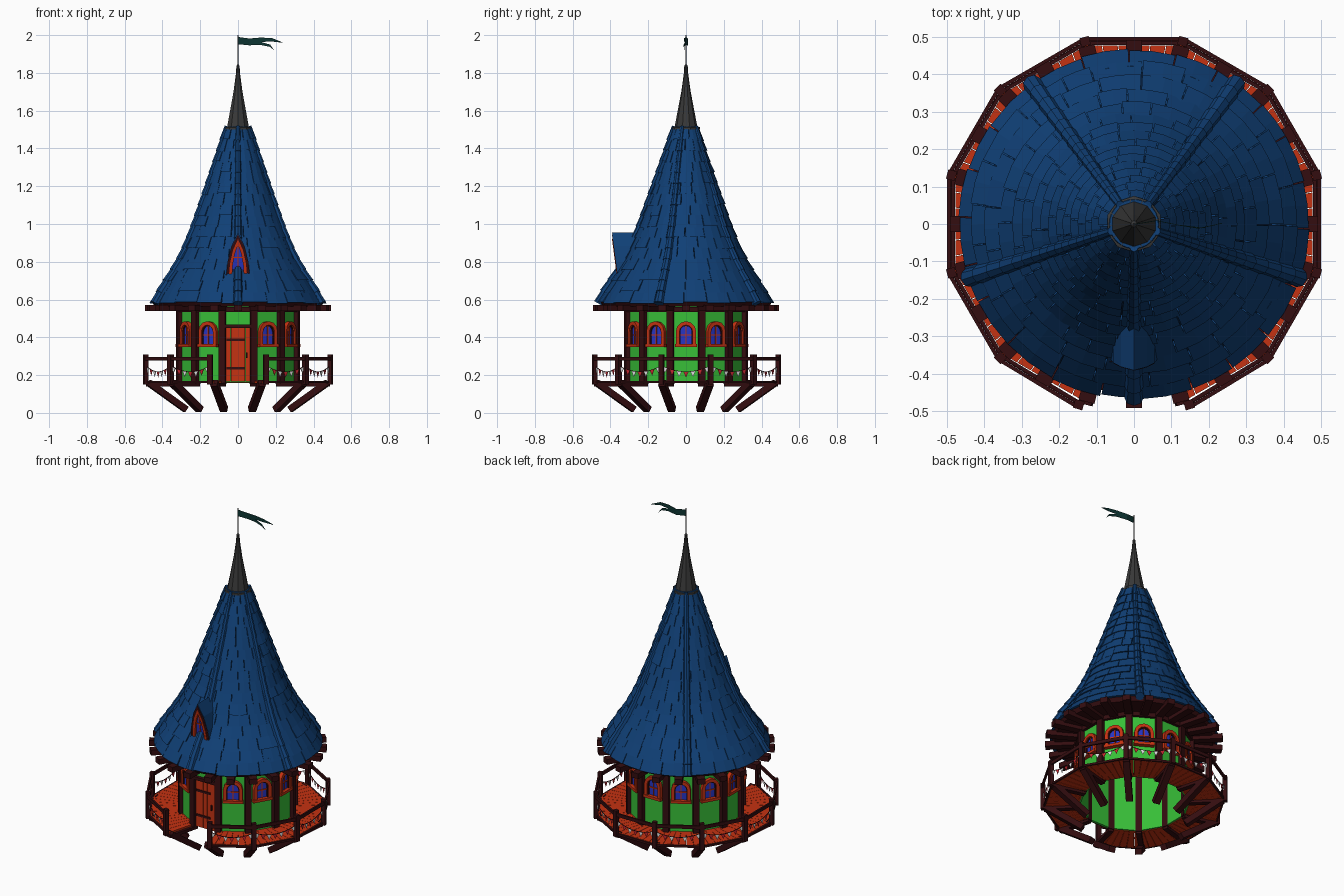
import bpy, bmesh, math, random
from mathutils import Vector, Matrix

random.seed(4)
cube = bpy.data.objects.get("Cube")
if cube:
    bpy.data.objects.remove(cube)


def material(name, r, g, b):
    m = bpy.data.materials.new(name)
    m.use_nodes = True
    m.diffuse_color = (r, g, b, 1)
    m.node_tree.nodes["Principled BSDF"].inputs["Base Color"].default_value = (r, g, b, 1)
    return m


SLATE = material("slate blue", .005, .05, .18)
NAVY = material("deep navy", .002, .014, .05)
GREEN = material("wall green", .04, .53, .04)
WOOD = material("dark wood", .034, .004, .005)
ORANGE = material("orange wood", .56, .032, .006)
GLASS = material("glass blue", .02, .035, .55)
IRON = material("iron grey", .04, .04, .04)
TEAL = material("flag teal", .004, .035, .032)
WHITE = material("bunting white", .75, .75, .75)
RED = material("bunting red", .55, .02, .03)
UP = Vector((0, 0, 1))


def out(a):
    """Outward direction; angle zero faces the front."""
    return Vector((math.sin(a), -math.cos(a), 0))


def at(a, r, z):
    return out(a) * r + UP * z


class Part:
    def __init__(self, name, *mats):
        self.name, self.mats, self.bm = name, mats, bmesh.new()

    def solid(self, ring0, ring1, mat=None):
        """Closed solid between two matching loops."""
        a = [self.bm.verts.new(p) for p in ring0]
        b = [self.bm.verts.new(p) for p in ring1]
        faces = [self.bm.faces.new(a[::-1]), self.bm.faces.new(b)]
        for i in range(len(a)):
            j = (i + 1) % len(a)
            faces.append(self.bm.faces.new((a[i], a[j], b[j], b[i])))
        for f in faces:
            f.material_index = self.mats.index(mat) if mat else 0

    def prism(self, pts, d0, d1, a=0, mat=None, lean=0):
        """Outline (across, height) extruded outward from d0 to d1 at angle a."""
        u = Vector((math.cos(a), math.sin(a), 0))
        rings = [[u * x + out(a) * (d + lean * (z - .73)) + UP * z for x, z in pts]
                 for d in (d0, d1)]
        self.solid(*rings, mat)

    def box(self, x0, x1, z0, z1, d0, d1, a=0, mat=None, lean=0):
        self.prism([(x0, z0), (x1, z0), (x1, z1), (x0, z1)], d0, d1, a, mat, lean)

    def band(self, outer, inner, d0, d1, a=0, mat=None, lean=0):
        """Frame made of blocks between two matching outlines."""
        for i in range(len(outer) - 1):
            self.prism([outer[i], outer[i + 1], inner[i + 1], inner[i]], d0, d1, a, mat, lean)

    def beam(self, p, q, w, h, mat=None):
        d = (q - p).normalized()
        s = UP.cross(d).normalized()
        t = d.cross(s)
        ends = [[c + s * (i * w / 2) + t * (j * h / 2)
                 for i, j in ((-1, -1), (1, -1), (1, 1), (-1, 1))] for c in (p, q)]
        self.solid(*ends, mat)

    def lathe(self, profile, n, phase=0):
        rings = [[self.bm.verts.new(at(phase + math.tau * i / n, r, z)) for i in range(n)]
                 for r, z in profile]
        for a, b in zip(rings, rings[1:]):
            for i in range(n):
                j = (i + 1) % n
                self.bm.faces.new((a[i], a[j], b[j], b[i]))

    def finish(self, recalc=True):
        if recalc:
            bmesh.ops.recalc_face_normals(self.bm, faces=self.bm.faces)
        me = bpy.data.meshes.new(self.name)
        self.bm.to_mesh(me)
        self.bm.free()
        for m in self.mats:
            me.materials.append(m)
        ob = bpy.data.objects.new(self.name, me)
        bpy.context.collection.objects.link(ob)
        return ob


def arch(w, z0, z1, n=6):
    s = z1 - w
    curve = [(-w * math.cos(math.pi * i / n), s + w * math.sin(math.pi * i / n)) for i in range(n + 1)]
    return [(-w, z0)] + curve + [(w, z0)]


def pointed(w, z0, z1):
    h = z1 - z0
    half = [(w, 0), (.87 * w, .35 * h), (.55 * w, .7 * h), (0, h)]
    return [(-x, z0 + z) for x, z in half] + [(x, z0 + z) for x, z in half[-2::-1]]


STEP = math.radians(30)
FACES = [k * STEP for k in range(12)]
CORNERS = [(k + .5) * STEP for k in range(12)]
APO = .305

# Walls, corner posts and top plate
wall = Part("wall", GREEN)
wall.lathe([(.316, .16), (.316, .58), (.3, .58), (.3, .16), (.316, .16)], 12, STEP / 2)
wall.finish()
posts = Part("wall_posts", WOOD)
for a in CORNERS:
    posts.box(-.018, .018, .155, .56, .295, .334, a)
for a in FACES:
    posts.box(-.08, .08, .535, .56, .3, .322, a)
posts.finish()

# Arched wall windows
windows = Part("wall_windows", ORANGE, GLASS, WOOD)
for a in FACES[1:]:
    windows.band(arch(.054, .365, .485), arch(.035, .365, .465), APO - .01, APO + .022, a)
    windows.band(arch(.035, .365, .465), arch(.03, .365, .46), APO - .01, APO + .014, a, WOOD)
    windows.prism(arch(.032, .362, .462), APO - .01, APO + .006, a, GLASS)
    windows.box(-.003, .003, .362, .46, APO, APO + .011, a)
    windows.box(-.03, .03, .41, .416, APO, APO + .011, a)
    windows.box(-.058, .058, .35, .366, APO - .01, APO + .027, a)
windows.finish()

# Plank door with hinges
door = Part("door", ORANGE, WOOD)
for i in range(5):
    x = -.065 + i * .026
    door.box(x + .001, x + .025, .165, .45, APO - .01, APO + .01)
for z in (.23, .38):
    door.box(-.06, .035, z, z + .013, APO, APO + .015, 0, WOOD)
door.box(.042, .05, .29, .32, APO, APO + .022, 0, WOOD)
door.box(-.075, .075, .45, .468, APO - .01, APO + .02, 0, WOOD)
door.finish()

# Deck planks, open in front of the door
deck = Part("deck", ORANGE)
for a in FACES[1:]:
    for i in range(6):
        t0, t1 = i / 3 - 1 + .008, (i + 1) / 3 - 1 - .008
        ends = [[Vector((math.cos(a), math.sin(a), 0)) * (t * r * math.tan(STEP / 2)) + out(a) * r + UP * z
                 for t, r in ((t0, .3), (t1, .3), (t1, .477), (t0, .477))] for z in (.157, .17)]
        deck.solid(*ends)
deck.finish()

# Braces and joists below the deck
braces = Part("deck_braces", WOOD)
for a in CORNERS:
    braces.beam(at(a, .285, .018), at(a, .49, .16), .038, .034)
    braces.beam(at(a, .3, .15), at(a, .5, .15), .03, .018)
braces.finish()

# Railing and bunting
rail_angles = [math.radians(17)] + CORNERS[1:11] + [math.radians(343)]
railing = Part("railing", WOOD)
for a in rail_angles:
    railing.box(-.013, .013, .15, .31, .493, .517, a)
for a, b in zip(rail_angles, rail_angles[1:]):
    railing.beam(at(a, .512, .287), at(b, .512, .287), .01, .02)
    railing.beam(at(a, .5, .163), at(b, .5, .163), .01, .012)
railing.finish()
bunting = Part("bunting", WHITE, RED, WOOD)
for a, b in zip(rail_angles, rail_angles[1:]):
    p, q = at(a, .505, .25), at(b, .505, .25)
    n = 7
    line = [p.lerp(q, i / n) - UP * (.13 * (i / n) * (1 - i / n)) for i in range(n + 1)]
    side = out((a + b) / 2) * .001
    for i in range(n):
        s, e = line[i], line[i + 1]
        bunting.beam(s, e, .003, .003, WOOD)
        tri = [s.lerp(e, .12), s.lerp(e, .88), s.lerp(e, .5) - UP * .03]
        bunting.solid([v - side for v in tri], [v + side for v in tri], (WHITE, RED)[i % 2])
bunting.finish()

# Eave rafters and soffit
eaves = Part("eave_rafters", WOOD)
for k in range(24):
    a = k * STEP / 2
    eaves.box(-.022, .022, .54, .572, .29, .492, a)
eaves.lathe([(.29, .562), (.44, .562), (.455, .587), (.29, .587), (.29, .562)], 24)
eaves.finish()

# Roof shingles laid in rows
PROFILE = [(.58, .46), (.64, .43), (.7, .39), (.8, .325), (.9, .277), (1.0, .237),
           (1.2, .168), (1.4, .1), (1.54, .056)]


def roof_r(z):
    for (z0, r0), (z1, r1) in zip(PROFILE, PROFILE[1:]):
        if z <= z1:
            return r0 + (r1 - r0) * (z - z0) / (z1 - z0)
    return PROFILE[-1][1]


core = Part("roof_core", NAVY)
core.lathe([(r * .96 - .008, z) for z, r in PROFILE], 24)
core.finish()
ROWS = 16
height = (1.505 - .585) / ROWS
shingles = Part("roof_shingles", SLATE)
ridges = Part("roof_ridges", SLATE)
for row in range(ROWS):
    z0 = .585 + row * height
    z1 = z0 + height + .012
    n = round(22 - row * .6)
    shift = random.random()
    cuts = [(i + shift + random.uniform(-.2, .2)) * math.tau / n for i in range(n)]
    cuts.append(cuts[0] + math.tau)
    for a, b in zip(cuts, cuts[1:]):
        low = z0 + random.uniform(-.007, .004)
        lift = random.uniform(.006, .012)
        gap = .0015 / roof_r(z0)
        angles = [a + gap, (a + b) / 2, b - gap]
        rings = []
        for r, z in ((roof_r(z0) + lift, low), (roof_r(z1) + .002, z1)):
            rings.append([at(t, r, z) for t in angles] + [at(t, r - .016, z) for t in angles[::-1]])
        shingles.solid(*rings)
    # Rounded ridge caps on five hips
    for k in range(5):
        if k == 0 and .72 < z0 < .9:
            continue
        a = k * math.tau / 5
        p, q = at(a, roof_r(z0) + .006, z0 - .006), at(a, roof_r(z1), z1)
        d = q - p
        size = .026 - .0008 * row
        turn = d.to_track_quat('Z', 'Y').to_matrix().to_4x4()
        bmesh.ops.create_cone(ridges.bm, cap_ends=True, segments=8, radius1=size, radius2=size * .8,
                              depth=d.length, matrix=Matrix.Translation((p + q) / 2) @ turn)
shingles.finish()
ridges.finish()

# Dormer with pointed window
dormer = Part("dormer", SLATE, WOOD, ORANGE, GLASS)
tilt = .13
dormer.band(pointed(.064, .715, .955), pointed(.054, .715, .935), .2, .362, 0, SLATE, tilt)
dormer.band(pointed(.062, .722, .945), pointed(.044, .722, .915), .33, .364, 0, WOOD, tilt)
dormer.band(pointed(.048, .725, .92), pointed(.032, .725, .89), .33, .367, 0, ORANGE, tilt)
dormer.prism(pointed(.036, .725, .9), .32, .355, 0, GLASS, tilt)
dormer.box(-.003, .003, .725, .89, .35, .36, 0, ORANGE, tilt)
dormer.box(-.03, .03, .82, .826, .35, .36, 0, ORANGE, tilt)
dormer.box(-.066, .066, .715, .732, .33, .368, 0, WOOD, tilt)
dormer.finish()

# Spire, pole and flag
spire = Part("spire", IRON)
spire.lathe([(.03, 1.495), (.075, 1.5), (.075, 1.512), (.06, 1.516), (.042, 1.61), (.025, 1.7),
             (.011, 1.8), (.009, 1.838), (.003, 1.845), (.003, 2.0), (0, 2.0)], 10)
spire.finish()
flag = Part("flag", TEAL)
UPPER = [(0, 1.99, 1.97), (.06, 1.982, 1.965), (.12, 1.987, 1.964), (.18, 1.984, 1.966), (.235, 1.962, 1.96)]
LOWER = [(0, 1.97, 1.952), (.06, 1.965, 1.946), (.12, 1.964, 1.948), (.17, 1.95, 1.938), (.19, 1.922, 1.92)]
for tail in (UPPER, LOWER):
    cols = [[flag.bm.verts.new((x, .01 * math.sin(x * 28), z)) for z in (t, b)] for x, t, b in tail]
    for c, d in zip(cols, cols[1:]):
        flag.bm.faces.new((c[0], c[1], d[1], d[0]))
cloth = flag.finish().modifiers.new("thickness", 'SOLIDIFY')
cloth.thickness = .002
